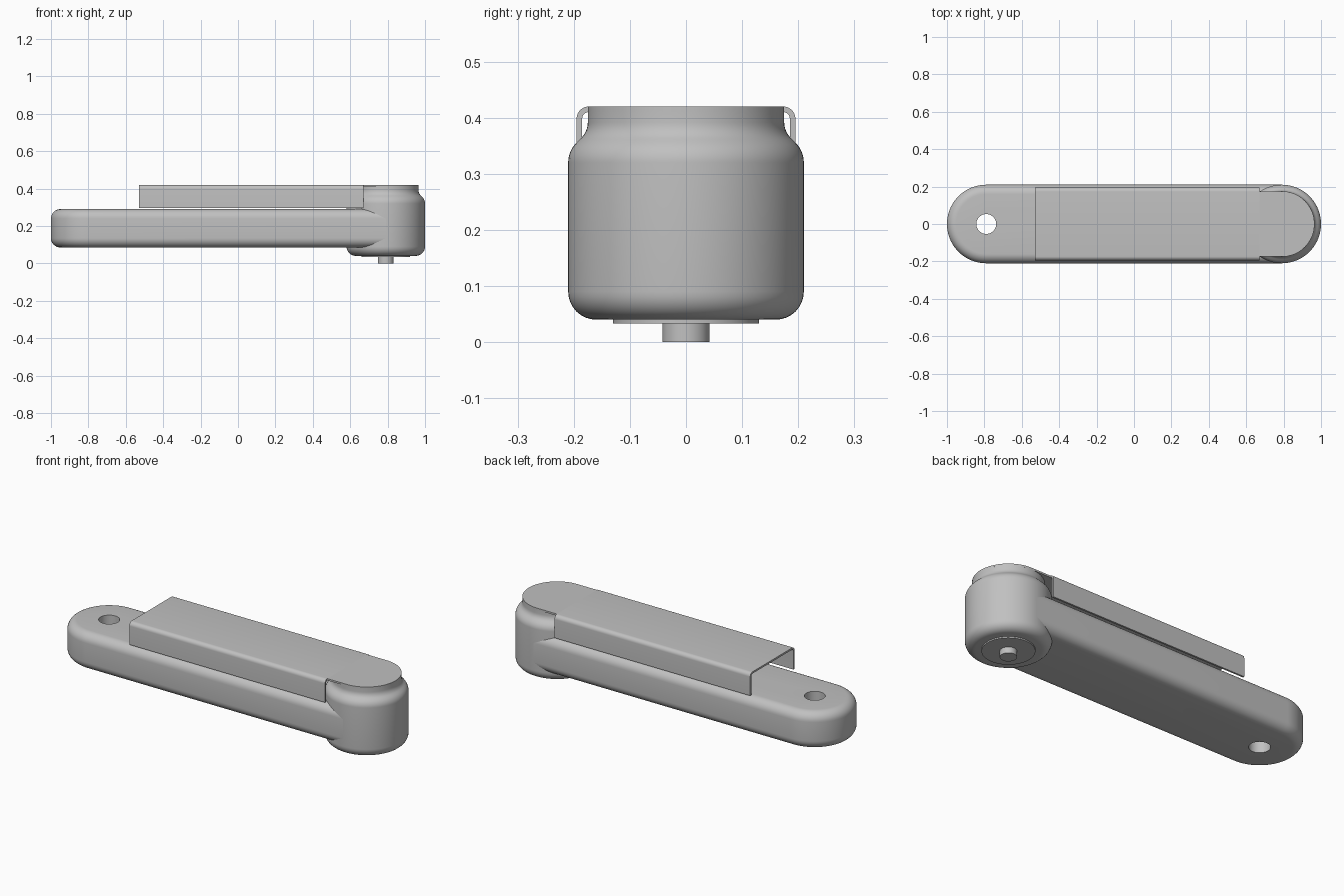
import bpy
import bmesh
from math import sin, cos, pi, radians

if "Cube" in bpy.data.objects:
    bpy.data.objects.remove(bpy.data.objects["Cube"])

R = 0.21          # arm and drum radius
END = 0.79        # distance of both round ends from the centre
TOP = 0.42        # top of the cover
NECK = 0.175      # radius of the drum neck

grey = bpy.data.materials.new("plain grey")
grey.use_nodes = True
grey.diffuse_color = (0.53, 0.53, 0.53, 1)
grey.node_tree.nodes["Principled BSDF"].inputs["Base Color"].default_value = (0.53, 0.53, 0.53, 1)


def arc(cx, cy, r, start, stop, n=8):
    """Points on an arc, angles in degrees."""
    angles = [radians(start + (stop - start) * i / n) for i in range(n + 1)]
    return [(cx + r * cos(a), cy + r * sin(a)) for a in angles]


def loft(name, rings):
    """Closed solid skinned through equal-length rings of 3D points."""
    bm = bmesh.new()
    loops = [[bm.verts.new(p) for p in ring] for ring in rings]
    n = len(loops[0])
    for low, high in zip(loops, loops[1:]):
        for i in range(n):
            j = (i + 1) % n
            bm.faces.new((low[i], low[j], high[j], high[i]))
    bm.faces.new(loops[0][::-1])
    bm.faces.new(loops[-1])
    bmesh.ops.recalc_face_normals(bm, faces=bm.faces)
    mesh = bpy.data.meshes.new(name)
    bm.to_mesh(mesh)
    bm.free()
    mesh.materials.append(grey)
    obj = bpy.data.objects.new(name, mesh)
    bpy.context.collection.objects.link(obj)
    return obj


def smooth(obj):
    bpy.ops.object.select_all(action="DESELECT")
    obj.select_set(True)
    bpy.context.view_layer.objects.active = obj
    bpy.ops.object.shade_smooth_by_angle(angle=radians(30))


def lathe(name, x, profile, n=72):
    """Solid of revolution about a vertical axis; profile holds (radius, z)."""
    rings = [[(px, py, z) for px, py in arc(x, 0, r, 0, 360, n)[:-1]] for r, z in profile]
    return loft(name, rings)


# Arm: round-ended bar with rounded edges, its square end buried in the drum
edge = 0.05
side = arc(R - edge, 0.085 + edge, edge, -90, 0) + arc(R - edge, 0.29 - edge, edge, 0, 90)
arm = loft("arm", [
    [(x, y, z) for x, y in [(END, r)] + arc(-END, 0, r, 90, 270, 40) + [(END, -r)]]
    for r, z in side])

# Through hole at the free end of the arm
cutter = lathe("hole_cutter", -END, [(0.053, 0), (0.053, 0.4)], 48)
cutter.hide_render = True
cut = arm.modifiers.new("hole", "BOOLEAN")
cut.operation = "DIFFERENCE"
cut.solver = "EXACT"
cut.object = cutter
bpy.context.view_layer.objects.active = arm
bpy.ops.object.modifier_apply(modifier=cut.name)
bpy.data.objects.remove(cutter)
smooth(arm)

# Drum: rounded base, straight wall, rounded shoulder and concave neck
wall = arc(R - 0.05, 0.04 + 0.05, 0.05, -90, 0)
shoulder = arc(R - 0.05, 0.32, 0.05, 0, 45)
neck = arc(NECK + 0.04, 0.392, 0.04, 232, 180, 6)
smooth(lathe("drum", END, wall + shoulder + neck + [(NECK, TOP - 0.006)]))

# Base disc and shaft
smooth(lathe("base_disc", END, [(0.13, 0.033), (0.13, 0.045)]))
smooth(lathe("shaft", END, [(0.042, 0), (0.042, 0.045)], 40))

# Lid: thin half-round plate joining the cover to the drum
lid_outline = [(0.67, -NECK)] + arc(END, 0, NECK, -90, 90, 40) + [(0.67, NECK)]
smooth(loft("lid", [[(x, y, z) for x, y in lid_outline] for z in (TOP - 0.01, TOP)]))

# Cover: bent sheet channel, open below and at the ends
width, sheet, bend, foot = 0.195, 0.01, 0.022, 0.295


def channel(inset):
    r, w, t = bend - inset, width - inset, TOP - inset
    return ([(w, foot)] + arc(w - r, t - r, r, 0, 90)
            + arc(-w + r, t - r, r, 90, 180) + [(-w, foot)])


section = channel(0) + channel(sheet)[::-1]
smooth(loft("cover", [[(x, y, z) for y, z in section] for x in (-0.53, 0.67)]))
